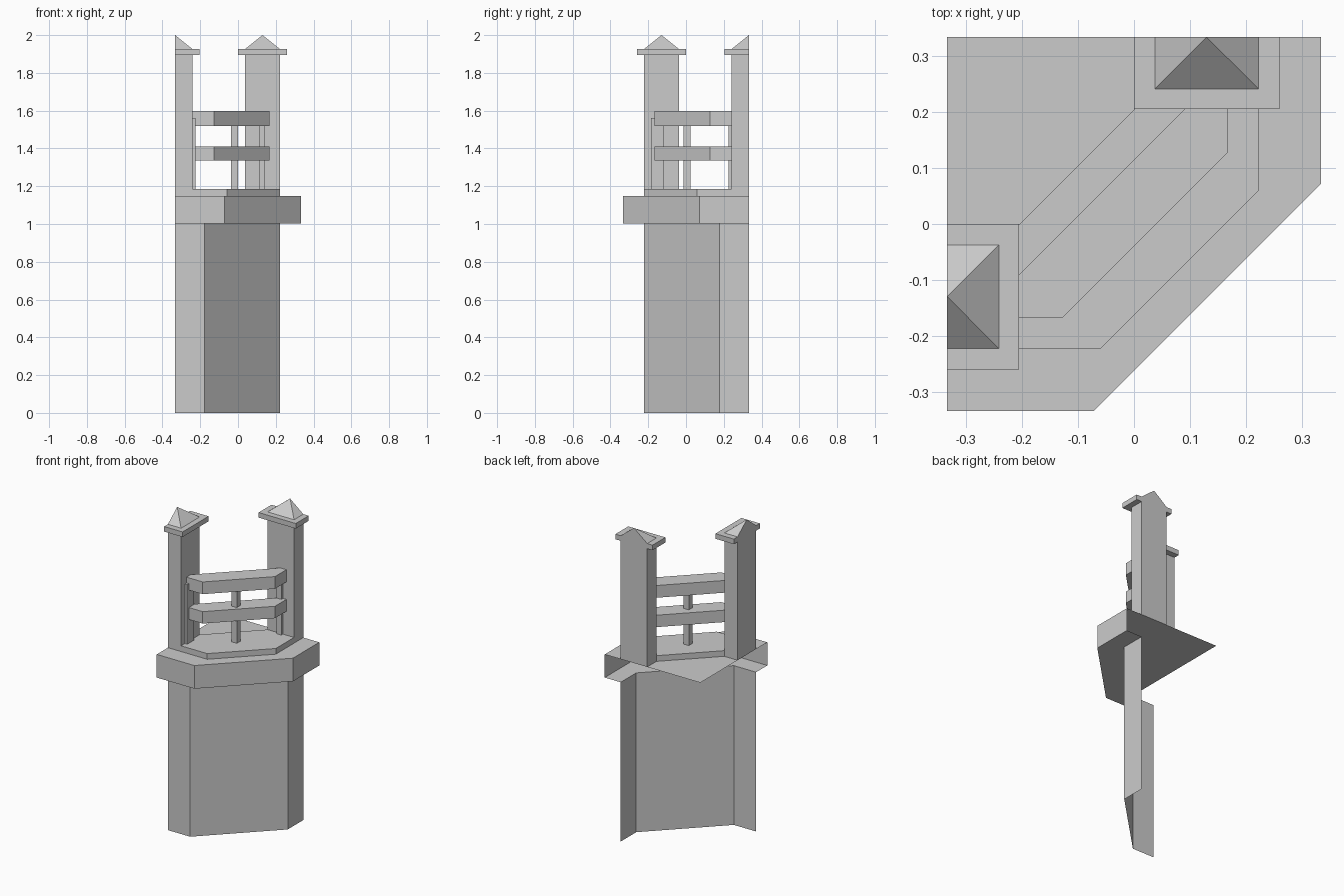
import bpy

if "Cube" in bpy.data.objects:
    bpy.data.objects.remove(bpy.data.objects["Cube"])

E = 0.333      # outer limit of the corner piece
P = 0.241      # face of the pillars


def flip(p):
    """Mirror a point across the corner's diagonal (y = -x)."""
    return (-p[1], -p[0]) + tuple(p[2:])


def sym(half):
    """Complete a half outline with its diagonal mirror image."""
    return half + [flip(p) for p in reversed(half)]


def make(name, verts, faces):
    me = bpy.data.meshes.new(name)
    me.from_pydata(verts, [], faces)
    me.update()
    ob = bpy.data.objects.new(name, me)
    bpy.context.collection.objects.link(ob)
    return ob


def prism(name, outline, z0, z1):
    n = len(outline)
    verts = [(x, y, z) for z in (z0, z1) for x, y in outline]
    faces = [(i, (i + 1) % n, n + (i + 1) % n, n + i) for i in range(n)]
    faces += [tuple(reversed(range(n))), tuple(range(n, 2 * n))]
    return make(name, verts, faces)


def box(name, x0, x1, y0, y1, z0, z1):
    return prism(name, [(x0, y0), (x1, y0), (x1, y1), (x0, y1)], z0, z1)


def loft(name, rows, cap=False):
    """Open strips between successive rows of points."""
    n = len(rows[0])
    verts = [p for r in rows for p in r]
    faces = [(k * n + i, k * n + i + 1, (k + 1) * n + i + 1, (k + 1) * n + i)
             for k in range(len(rows) - 1) for i in range(n - 1)]
    if cap:
        verts.append((-E, E, rows[-1][0][2]))
        faces.append(tuple(range((len(rows) - 1) * n, len(rows) * n + 1)))
    return make(name, verts, faces)


def at(path, z):
    return [(x, y, z) for x, y in path]


# Lower wall, open at the back
wall = sym([(-E, -0.222), (-0.178, -0.222)])
loft("lower_wall", [at(wall, 0), at(wall, 1.003)])

# Overhanging ledge: underside rim, sides and top, open at the back
ledge = sym([(-E, -E), (-0.071, -E)])
loft("ledge", [at(wall, 1.003), at(ledge, 1.003), at(ledge, 1.149)], cap=True)

# Raised floor plate between the pillars
plate = sym([(-P, -0.037), (-P, -0.222), (-0.059, -0.222)])
prism("floor_plate", plate, 1.149, 1.185)

# Two handrails
rail = sym([(-P, -0.126), (-P, -0.168), (-0.128, -0.168)])
for name, z0, z1 in (("lower_rail", 1.335, 1.41), ("upper_rail", 1.52, 1.597)):
    prism(name, rail, z0, z1)

# Rail posts
box("middle_post", -0.036, 0.0, -0.012, 0.024, 1.185, 1.56)
box("left_post", -P, -0.225, -0.185, -0.117, 1.185, 1.56)
box("right_post", 0.11, 0.144, 0.225, P, 1.185, 1.56)

# Pillars with caps and half-pyramid tops, mirrored across the diagonal
for side in ("left", "right"):
    def m(pts):
        return pts if side == "left" else [flip(p) for p in reversed(pts)]

    def rect(x1, y0, y1):
        return m([(-E, y0), (x1, y0), (x1, y1), (-E, y1)])

    prism(side + "_pillar", rect(-P, -0.222, -0.037), 1.149, 1.926)
    prism(side + "_pillar_cap", rect(-0.205, -0.259, 0.0), 1.894, 1.926)
    base = at(rect(-P, -0.222, -0.037), 1.926)
    apex = m([(-E, -0.1295, 2.0)])
    make(side + "_pillar_top", base + apex,
         [(0, 1, 4), (1, 2, 4), (2, 3, 4), (3, 0, 4)])
